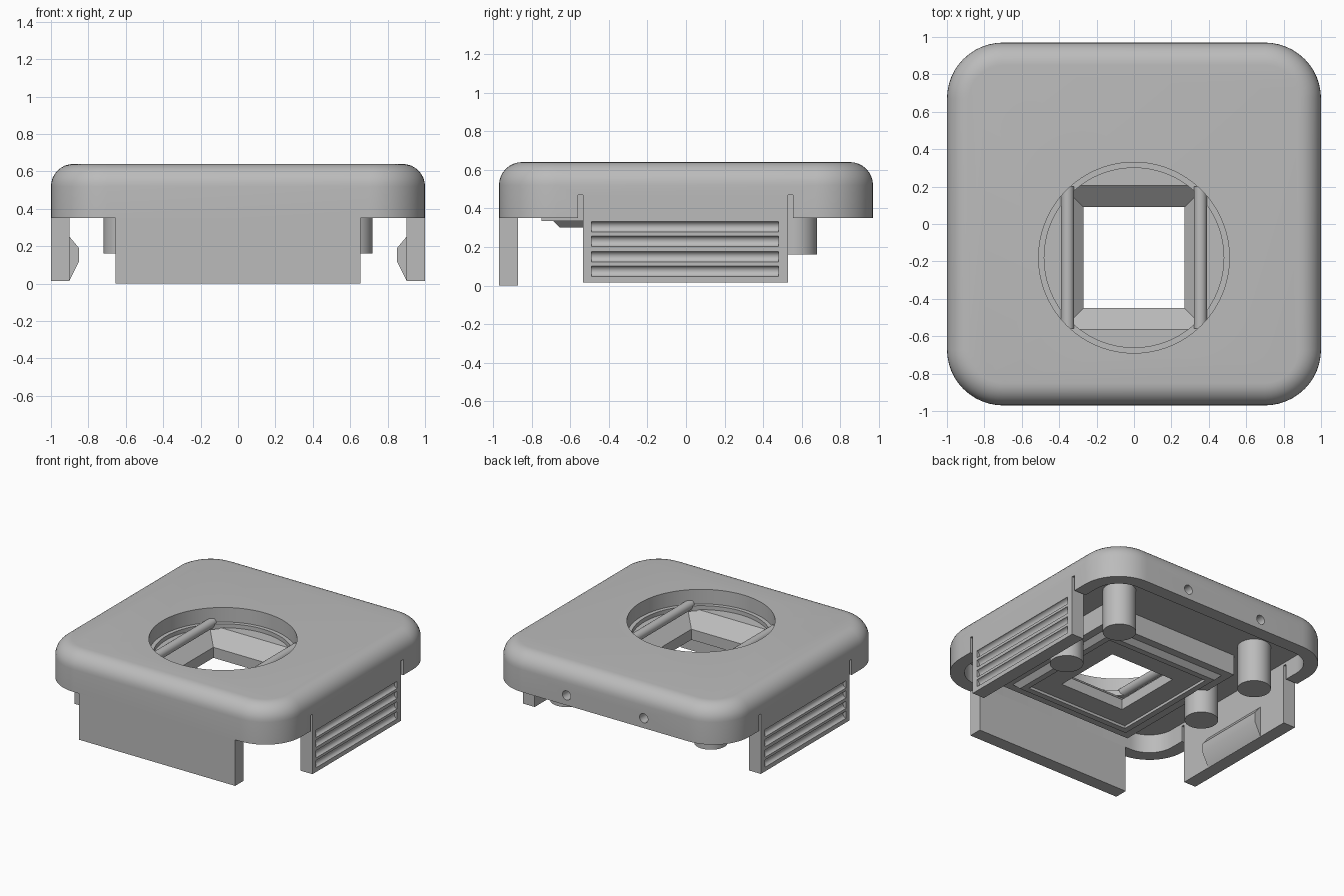
import bpy, bmesh, math
from mathutils import Matrix

if "Cube" in bpy.data.objects:
    bpy.data.objects.remove(bpy.data.objects["Cube"])

grey = bpy.data.materials.new("light_grey")
grey.use_nodes = True
grey.diffuse_color = (0.5, 0.5, 0.5, 1)
grey.node_tree.nodes["Principled BSDF"].inputs["Base Color"].default_value = (0.5, 0.5, 0.5, 1)


def finish(name, bm):
    bmesh.ops.recalc_face_normals(bm, faces=bm.faces)
    mesh = bpy.data.meshes.new(name)
    bm.to_mesh(mesh)
    bm.free()
    obj = bpy.data.objects.new(name, mesh)
    bpy.context.collection.objects.link(obj)
    mesh.materials.append(grey)
    return obj


def loft(name, rings, closed=False):
    """Skin rings of equal length; cap the ends or join last to first."""
    bm = bmesh.new()
    loops = [[bm.verts.new(p) for p in ring] for ring in rings]
    pairs = list(zip(loops, loops[1:]))
    if closed:
        pairs.append((loops[-1], loops[0]))
    else:
        bm.faces.new(loops[0])
        bm.faces.new(loops[-1])
    for a, b in pairs:
        for i in range(len(a)):
            j = (i + 1) % len(a)
            bm.faces.new((a[i], a[j], b[j], b[i]))
    return finish(name, bm)


def rounded(hx, hy, r, z, steps=12):
    ring = []
    for k, (sx, sy) in enumerate(((1, 1), (-1, 1), (-1, -1), (1, -1))):
        for i in range(steps + 1):
            a = math.pi / 2 * (k + i / steps)
            ring.append((sx * (hx - r) + r * math.cos(a), sy * (hy - r) + r * math.sin(a), z))
    return ring


def rect(x0, x1, y0, y1, z):
    return [(x0, y0, z), (x1, y0, z), (x1, y1, z), (x0, y1, z)]


def box(name, x0, x1, y0, y1, z0, z1):
    return loft(name, [rect(x0, x1, y0, y1, z) for z in (z0, z1)])


def cylinder(name, r, length, centre, axis="Z", sides=48):
    turn = Matrix.Rotation(math.pi / 2, 4, "X") if axis == "Y" else Matrix()
    bm = bmesh.new()
    bmesh.ops.create_cone(bm, cap_ends=True, segments=sides, radius1=r, radius2=r,
                          depth=length, matrix=Matrix.Translation(centre) @ turn)
    return finish(name, bm)


def activate(obj):
    bpy.ops.object.select_all(action="DESELECT")
    obj.select_set(True)
    bpy.context.view_layer.objects.active = obj


def cut(obj, cutter):
    activate(obj)
    mod = obj.modifiers.new("cut", "BOOLEAN")
    mod.operation, mod.solver, mod.object = "DIFFERENCE", "EXACT", cutter
    bpy.ops.object.modifier_apply(modifier=mod.name)
    bpy.data.objects.remove(cutter)


CY = -0.18                      # centre line of the round window
parts = []

# Rounded cover with filleted top edge
FILLET = 0.12
rings = [rounded(1, 0.97, 0.3, 0.35)]
for i in range(9):
    a = math.pi / 2 * i / 8
    d = FILLET * (1 - math.cos(a))
    rings.append(rounded(1 - d, 0.97 - d, 0.3 - d, 0.64 - FILLET + FILLET * math.sin(a)))
cover = loft("cover", rings)
cut(cover, loft("cavity", [rounded(0.9, 0.87, 0.2, z) for z in (0.2, 0.49)]))
cut(cover, cylinder("window", 0.48, 1, (0, CY, 0.5), sides=96))
cut(cover, cylinder("window_step", 0.51, 0.4, (0, CY, 0.73), sides=96))
for s in (-1, 1):
    cut(cover, cylinder("screw_hole", 0.035, 0.3, (0.324 * s, 0.95, 0.425), "Y", 24))
    for y in (-0.56, 0.53):
        x0, x1 = sorted((0.85 * s, 1.1 * s))
        cut(cover, box("slot", x0, x1, y, y + 0.025, 0.2, 0.47))
parts.append(cover)

# Square funnel frame under the window
profile = [(0.57, 0.5), (0.57, 0.335), (0.51, 0.335), (0.475, 0.3), (0.43, 0.3),
           (0.43, 0.32), (0.27, 0.32), (0.27, 0.4), (0.385, 0.5)]
parts.append(loft("funnel_frame", [rect(-h, h, CY - h, CY + h, z) for h, z in profile], True))

# Front skirt plate
parts.append(box("front_plate", -0.655, 0.655, -0.97, -0.87, 0, 0.35))

for s, side in ((-1, "right"), (1, "left")):
    # Side clip with four finger grooves and an inner catch
    x0, x1 = sorted((0.9 * s, s))
    clip = box(side + "_clip", x0, x1, -0.535, 0.53, 0.015, 0.35)
    for z in (0.075, 0.15, 0.23, 0.305):
        cut(clip, cylinder("groove", 0.028, 0.97, (s * 1.005, -0.005, z), "Y", 24))
    parts.append(clip)
    catch = [(0.9, 0.25), (0.85, 0.19), (0.85, 0.12), (0.9, 0.02)]
    parts.append(loft(side + "_catch", [[(s * x, y, z) for x, z in catch] for y in (-0.28, 0.28)]))
    # Rounded rail beside the funnel
    parts.append(cylinder(side + "_rail", 0.035, 0.76, (s * 0.355, CY, 0.525), "Y", 24))
    # Mounting posts
    for y, end in ((0, "front"), (0.565, "back")):
        parts.append(cylinder(f"{side}_{end}_post", 0.115, 0.34, (s * 0.605, y, 0.33)))

for obj in parts:
    activate(obj)
    bpy.ops.object.shade_smooth_by_angle(angle=math.radians(30))
